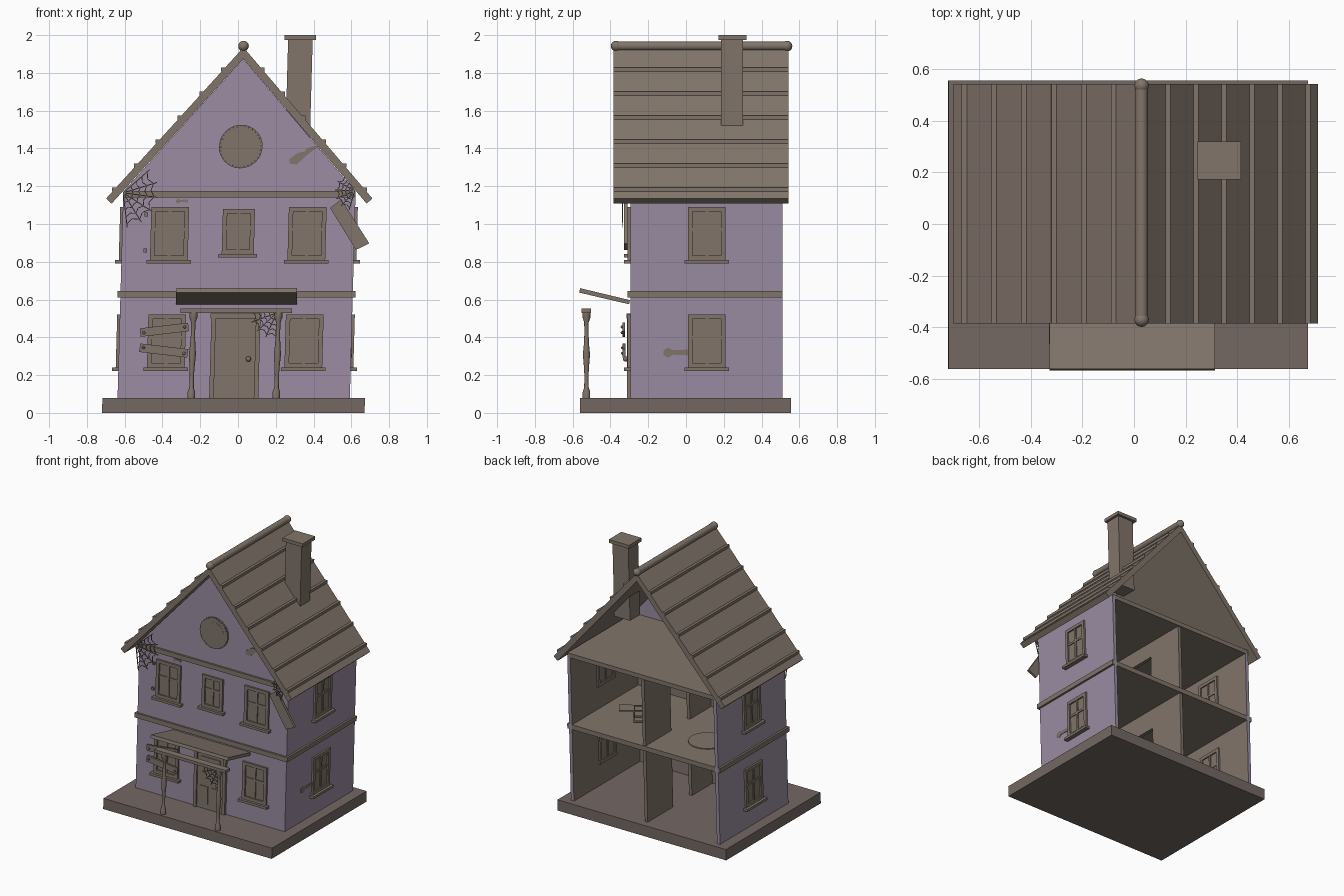
import bpy, bmesh, math
from mathutils import Matrix, Vector

if "Cube" in bpy.data.objects:
    bpy.data.objects.remove(bpy.data.objects["Cube"])

def material(name, rgb):
    m = bpy.data.materials.new(name)
    m.diffuse_color = (*rgb, 1)
    m.use_nodes = True
    m.node_tree.nodes["Principled BSDF"].inputs["Base Color"].default_value = m.diffuse_color
    return m

BROWN = material("weathered brown", (0.22, 0.177, 0.145))
PURPLE = material("dusty purple", (0.325, 0.265, 0.36))
EARTH = material("dark base brown", (0.175, 0.14, 0.127))
T, R = Matrix.Translation, Matrix.Rotation
FRONT, BACK, SIDE = -0.295, 0.51, 0.615     # wall planes

def finish(bm, name, mats=(BROWN,), rule=None, smooth=False):
    bmesh.ops.recalc_face_normals(bm, faces=bm.faces[:])
    if rule:
        for f in bm.faces:
            f.material_index = int(rule(f))
    for v in bm.verts:                      # the whole house leans to the right
        v.co.x += -0.025 + 0.028 * v.co.z
    me = bpy.data.meshes.new(name)
    bm.to_mesh(me)
    bm.free()
    for m in mats:
        me.materials.append(m)
    ob = bpy.data.objects.new(name, me)
    bpy.context.collection.objects.link(ob)
    if smooth:
        bpy.ops.object.select_all(action='DESELECT')
        bpy.context.view_layer.objects.active = ob
        ob.select_set(True)
        bpy.ops.object.shade_smooth_by_angle(angle=math.radians(40))
    return ob

def box(bm, x0, x1, y0, y1, z0, z1, M=Matrix()):
    m = M @ T(((x0 + x1) / 2, (y0 + y1) / 2, (z0 + z1) / 2)) @ Matrix.Diagonal((x1 - x0, y1 - y0, z1 - z0, 1))
    bmesh.ops.create_cube(bm, size=1, matrix=m)

def prism(bm, pts, a, b, M=Matrix()):
    """Outline in (x, z), extruded along y from a to b."""
    lo = [bm.verts.new(M @ Vector((x, a, z))) for x, z in pts]
    hi = [bm.verts.new(M @ Vector((x, b, z))) for x, z in pts]
    bm.faces.new(lo)
    bm.faces.new(hi[::-1])
    for i in range(len(pts)):
        j = (i + 1) % len(pts)
        bm.faces.new((lo[i], hi[i], hi[j], lo[j]))

def strut(bm, p, q, w, h=None):
    p, q = Vector(p), Vector(q)
    d = q - p
    m = T((p + q) / 2) @ d.to_track_quat('Z', 'Y').to_matrix().to_4x4()
    bmesh.ops.create_cube(bm, size=1, matrix=m @ Matrix.Diagonal((w, h or w, d.length, 1)))

def rod(bm, r, depth, M, n=24):
    bmesh.ops.create_cone(bm, cap_ends=True, segments=n, radius1=r, radius2=r, depth=depth, matrix=M)

def ball(bm, r, p):
    bmesh.ops.create_uvsphere(bm, u_segments=16, v_segments=10, radius=r, matrix=T(p))

# base slab
bm = bmesh.new()
box(bm, -0.695, 0.695, -0.56, 0.555, 0, 0.08)
finish(bm, "base", (EARTH,))

# walls: purple outside, brown inside, open at the back
bm = bmesh.new()
box(bm, -0.59, 0.59, FRONT, FRONT + 0.025, 0.08, 1.16)
for s in (-1, 1):
    box(bm, *sorted((s * 0.59, s * SIDE)), FRONT, BACK, 0.08, 1.16)
inner = lambda f: (f.normal.y > 0.9 and f.calc_center_median().y < 0) or \
    f.normal.x * f.calc_center_median().x < -0.1
finish(bm, "walls", (PURPLE, BROWN), inner)

bm = bmesh.new()
prism(bm, [(-SIDE, 1.16), (SIDE, 1.16), (SIDE, 1.172), (0, 1.874), (-SIDE, 1.172)], FRONT, FRONT + 0.025)
finish(bm, "front_gable", (PURPLE,))

# floors and partitions with doorways
bm = bmesh.new()
box(bm, -0.59, 0.59, -0.27, BACK, 0.61, 0.645)
box(bm, -SIDE, SIDE, -0.27, BACK, 1.14, 1.172)
finish(bm, "floors")
bm = bmesh.new()
for z0, z1 in ((0.08, 0.61), (0.645, 1.14)):
    box(bm, -0.012, 0.012, 0.2, BACK - 0.01, z0, z1)
    box(bm, -0.012, 0.012, -0.27, -0.02, z0, z1)
    box(bm, -0.012, 0.012, -0.02, 0.2, z0 + 0.38, z1)
finish(bm, "partitions")

# trim bands
bm = bmesh.new()
box(bm, -0.63, 0.63, FRONT - 0.014, FRONT, 0.61, 0.645)
for s in (-1, 1):
    box(bm, *sorted((s * SIDE, s * 0.63)), FRONT, BACK, 0.61, 0.645)
box(bm, -0.61, 0.61, FRONT - 0.014, FRONT, 1.14, 1.175)
finish(bm, "trim_bands")

# roof chevron, battens, ridge
bm = bmesh.new()
prism(bm, [(-0.705, 1.135), (0, 1.935), (0.705, 1.135), (0.675, 1.108), (0, 1.875), (-0.675, 1.108)], -0.385, 0.542)
finish(bm, "roof")
bm = bmesh.new()
for s in (-1, 1):
    for i in range(6):
        x = 0.105 + 0.112 * i
        z = 1.937 - 1.135 * x
        strut(bm, (s * x, -0.385, z), (s * x, 0.542, z), 0.02)
finish(bm, "roof_battens")
bm = bmesh.new()
rod(bm, 0.024, 0.92, T((0, 0.08, 1.942)) @ R(math.pi / 2, 4, 'X'))
ball(bm, 0.028, (0, -0.37, 1.942))
ball(bm, 0.028, (0, 0.535, 1.942))
finish(bm, "ridge_cap", smooth=True)

# chimney
bm = bmesh.new()
box(bm, 0.235, 0.365, 0.185, 0.302, 1.43, 1.98)
box(bm, 0.215, 0.382, 0.172, 0.32, 1.975, 2.0)
finish(bm, "chimney")

# windows: frame, 2x2 panes and sill, visible on both wall faces
def window(bm, M, w=0.1, h=0.14, f=0.024):
    box(bm, -w, w, -0.003, 0.028, -h, h, M)
    for s in (-1, 1):
        box(bm, *sorted((s * w, s * (w - f))), -0.014, 0.037, -h, h, M)
        box(bm, -w + f, w - f, -0.014, 0.037, *sorted((s * h, s * (h - f))), M)
    box(bm, -0.008, 0.008, -0.01, 0.034, -h + f, h - f, M)
    box(bm, -w + f, w - f, -0.009, 0.033, -0.008 + 0.02, 0.008 + 0.02, M)
    box(bm, -w - 0.018, w + 0.018, -0.033, 0.01, -h - 0.018, -h, M)

bm = bmesh.new()
for z in (0.38, 0.95):
    for s in (-1, 1):
        window(bm, T((s * 0.364, FRONT, z)))
        window(bm, T((s * SIDE, 0.11, z)) @ R(s * math.pi / 2, 4, 'Z'))
window(bm, T((0, FRONT, 0.96)), 0.085, 0.12)
finish(bm, "windows")

# round attic window
bm = bmesh.new()
turn = R(math.pi / 2, 4, 'X')
rod(bm, 0.082, 0.05, T((0, FRONT + 0.012, 1.41)) @ turn, 32)
for k in range(32):
    a, b = (2 * math.pi * t / 32 for t in (k, k + 1.1))
    strut(bm, (0.093 * math.cos(a), FRONT, 1.41 + 0.093 * math.sin(a)),
          (0.093 * math.cos(b), FRONT, 1.41 + 0.093 * math.sin(b)), 0.024, 0.045)
finish(bm, "round_window")

# door with frame, panels and knob
bm = bmesh.new()
box(bm, -0.108, 0.108, FRONT - 0.008, FRONT + 0.033, 0.08, 0.505)
for s in (-1, 1):
    box(bm, *sorted((s * 0.13, s * 0.106)), FRONT - 0.018, FRONT + 0.04, 0.08, 0.505)
    box(bm, *sorted((s * 0.015, s * 0.08)), FRONT - 0.014, FRONT, 0.12, 0.25)
box(bm, -0.135, 0.135, FRONT - 0.02, FRONT + 0.04, 0.5, 0.525)
box(bm, -0.08, 0.08, FRONT - 0.014, FRONT, 0.32, 0.47)
ball(bm, 0.014, (0.072, FRONT - 0.024, 0.285))
finish(bm, "door")

# porch: sagging roof, beam, turned posts
bm = bmesh.new()
prism(bm, [(-0.56, 0.66), (-0.297, 0.597), (-0.301, 0.575), (-0.566, 0.637)], -0.32, 0.32, R(math.pi / 2, 4, 'Z'))
finish(bm, "porch_roof")
bm = bmesh.new()
box(bm, -0.295, 0.295, -0.552, -0.502, 0.53, 0.552)
finish(bm, "porch_beam")
profile = [(0.02, 0.08), (0.02, 0.11), (0.012, 0.135), (0.011, 0.2), (0.014, 0.25), (0.019, 0.31),
           (0.014, 0.36), (0.011, 0.42), (0.012, 0.48), (0.021, 0.505), (0.021, 0.53)]
bm = bmesh.new()
for s in (-1, 1):
    rings = [[bm.verts.new((s * 0.225 + r * math.cos(k * math.pi / 8), -0.527 + r * math.sin(k * math.pi / 8), z))
              for k in range(16)] for r, z in profile]
    for a, b in zip(rings, rings[1:]):
        for k in range(16):
            bm.faces.new((a[k], a[(k + 1) % 16], b[(k + 1) % 16], b[k]))
finish(bm, "porch_posts", smooth=True)

# boards nailed over the lower left window
bm = bmesh.new()
for z0, z1, y in ((0.425, 0.455, -0.33), (0.345, 0.315, -0.328)):
    strut(bm, (-0.505, y, z0), (-0.25, y, z1), 0.014, 0.045)
    ball(bm, 0.008, (-0.485, y - 0.008, z0))
    ball(bm, 0.008, (-0.27, y - 0.008, z1))
finish(bm, "window_boards")

# hanging shutter and the hinges of a lost one
bm = bmesh.new()
prism(bm, [(0.482, 1.085), (0.54, 1.13), (0.695, 0.897), (0.625, 0.863)], -0.328, -0.31)
for z in (0.86, 1.05):
    box(bm, -0.5, -0.48, FRONT - 0.012, FRONT, z - 0.01, z + 0.01)
finish(bm, "broken_shutter")

# bare patches in the paint
smear = [(-0.06, -0.035), (-0.02, -0.04), (0.02, 0.0), (0.07, 0.04), (0.1, 0.06), (0.06, 0.055),
         (0.03, 0.045), (0.02, 0.03), (-0.02, 0.02), (-0.06, -0.01)]
drop = [(-0.07, 0.01), (-0.045, 0.025), (-0.02, 0.012), (0.06, 0.015), (0.06, -0.015), (-0.02, -0.012),
        (-0.045, -0.028), (-0.07, -0.012)]
bm = bmesh.new()
prism(bm, smear, -0.004, 0, T((0.32, FRONT, 1.355)))
prism(bm, [(x * 0.5, z * 0.5) for x, z in drop], -0.004, 0, T((-0.3, FRONT, 1.122)))
prism(bm, drop, -0.004, 0, T((SIDE, -0.05, 0.32)) @ R(math.pi / 2, 4, 'Z'))
finish(bm, "bare_patches")

# cobwebs: spokes joined by sagging threads
def web(bm, x, y, z, a0, a1, length, n=6):
    def at(i, r):
        a = math.radians(a0 + (a1 - a0) * i / (n - 1))
        return Vector((x + r * math.cos(a), y, z + r * math.sin(a)))
    for i in range(n):
        strut(bm, (x, y, z), at(i, length), 0.005)
        for r in (0.3, 0.5, 0.7, 0.9):
            if i < n - 1:
                mid = at(i + 0.5, length * r * 0.88)
                strut(bm, at(i, length * r), mid, 0.004)
                strut(bm, mid, at(i + 1, length * r), 0.004)

bm = bmesh.new()
web(bm, -0.615, -0.335, 1.165, 42, -82, 0.185)
web(bm, 0.61, -0.335, 1.175, 125, 255, 0.105)
web(bm, 0.215, -0.527, 0.53, 178, 270, 0.14, 5)
finish(bm, "cobwebs")

# toppled chair and rug upstairs
bm = bmesh.new()
M = T((0.28, 0.22, 0.70)) @ R(0.6, 4, 'Z') @ R(math.pi / 2, 4, 'Y')
box(bm, -0.045, 0.045, -0.045, 0.045, -0.005, 0.005, M)
box(bm, -0.045, -0.037, -0.045, 0.045, 0.0, 0.1, M)
for sx in (-0.04, 0.04):
    for sy in (-0.04, 0.04):
        box(bm, sx - 0.005, sx + 0.005, sy - 0.005, sy + 0.005, -0.09, 0, M)
finish(bm, "toppled_chair")
bm = bmesh.new()
rod(bm, 0.13, 0.006, T((-0.31, 0.2, 0.648)), 32)
finish(bm, "rug")
